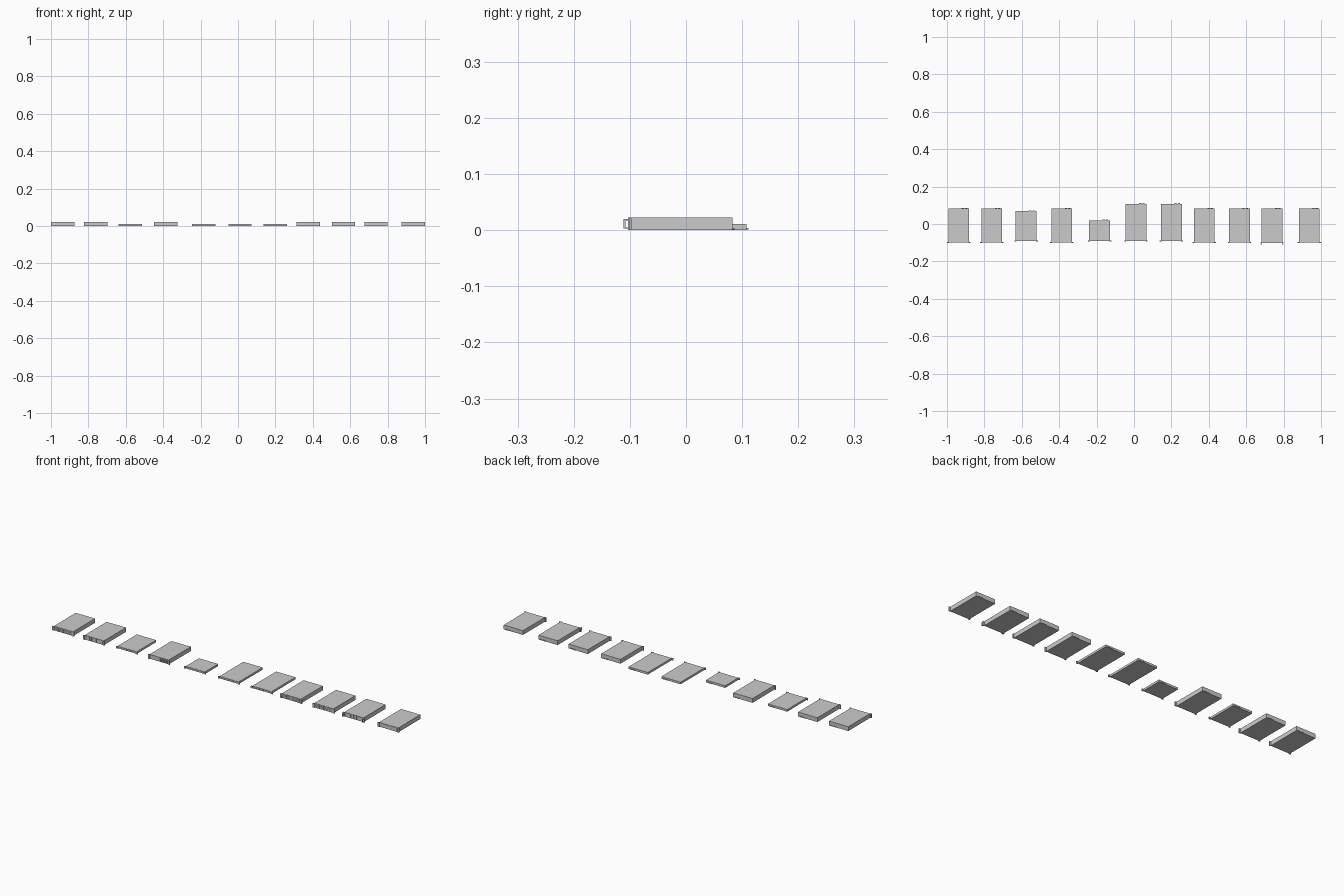
import bpy, bmesh
from mathutils import Matrix, Vector

if "Cube" in bpy.data.objects:
    bpy.data.objects.remove(bpy.data.objects["Cube"])

BODY_W, FACE_W = 0.111, 0.125


def add_box(bm, x0, x1, y0, y1, z0, z1):
    c = Vector(((x0 + x1) / 2, (y0 + y1) / 2, (z0 + z1) / 2))
    m = Matrix.Translation(c) @ Matrix.Diagonal((x1 - x0, y1 - y0, z1 - z0, 1))
    bmesh.ops.create_cube(bm, size=1, matrix=m)


def make(name, boxes, x):
    bm = bmesh.new()
    for b in boxes:
        add_box(bm, *b)
    me = bpy.data.meshes.new(name)
    bm.to_mesh(me)
    bm.free()
    ob = bpy.data.objects.new(name, me)
    ob.location.x = x
    bpy.context.collection.objects.link(ob)
    return ob


def rack_unit(i, x, front, back, h, cols, rows, handles):
    w, f = BODY_W / 2, FACE_W / 2
    # sheet metal case
    make(f"case_{i}", [(-w, w, front, back, 0, h)], x)
    # mounting ears on both sides of the front
    ears = []
    for s in (-1, 1):
        a, b = sorted((s * (w - 0.003), s * f))
        ears.append((a, b, front - 0.004, front + 0.001, 0.0003, h - 0.0003))
    make(f"mounting_ears_{i}", ears, x)
    # grid of drive trays across the front
    span, gap = BODY_W - 0.010, 0.0008
    cw, ch = span / cols, (h - 0.002) / rows
    trays = []
    for c in range(cols):
        for r in range(rows):
            x0, z0 = -span / 2 + c * cw, 0.001 + r * ch
            trays.append((x0 + gap, x0 + cw - gap, front - 0.002, front + 0.001,
                          z0 + gap / 2, z0 + ch - gap / 2))
    make(f"drive_trays_{i}", trays, x)
    # pull handles
    if handles:
        bars = []
        for s in (-1, 1):
            a, b = sorted((s * (f - 0.007), s * (f - 0.003)))
            bars.append((a, b, front - 0.012, front - 0.009, 0.003, h - 0.003))
            for z in (0.003, h - 0.005):
                bars.append((a, b, front - 0.010, front - 0.003, z, z + 0.002))
        make(f"pull_handles_{i}", bars, x)
    # power supply grips and sockets at the back
    d = 0.003
    make(f"rear_power_grips_{i}",
         [(cx - 0.006, cx + 0.006, back - 0.001, back + d, 0.001, 0.004)
          for cx in (0.022, 0.04)], x)


# x, front y, back y, height, tray columns, tray rows, handles
units = [
    (-0.9375, -0.098, 0.082, 0.0225, 4, 3, False),
    (-0.760, -0.098, 0.083, 0.0225, 8, 1, False),
    (-0.577, -0.089, 0.070, 0.0110, 4, 1, False),
    (-0.386, -0.098, 0.083, 0.0225, 12, 1, False),
    (-0.184, -0.089, 0.020, 0.0110, 2, 1, False),
    (0.011, -0.089, 0.108, 0.0110, 4, 1, False),
    (0.200, -0.089, 0.108, 0.0110, 5, 1, False),
    (0.376, -0.098, 0.082, 0.0225, 4, 3, False),
    (0.564, -0.098, 0.082, 0.0225, 4, 3, False),
    (0.738, -0.099, 0.082, 0.0225, 6, 1, True),
    (0.9375, -0.098, 0.083, 0.0225, 1, 1, False),
]
for i, u in enumerate(units, 1):
    rack_unit(i, *u)
